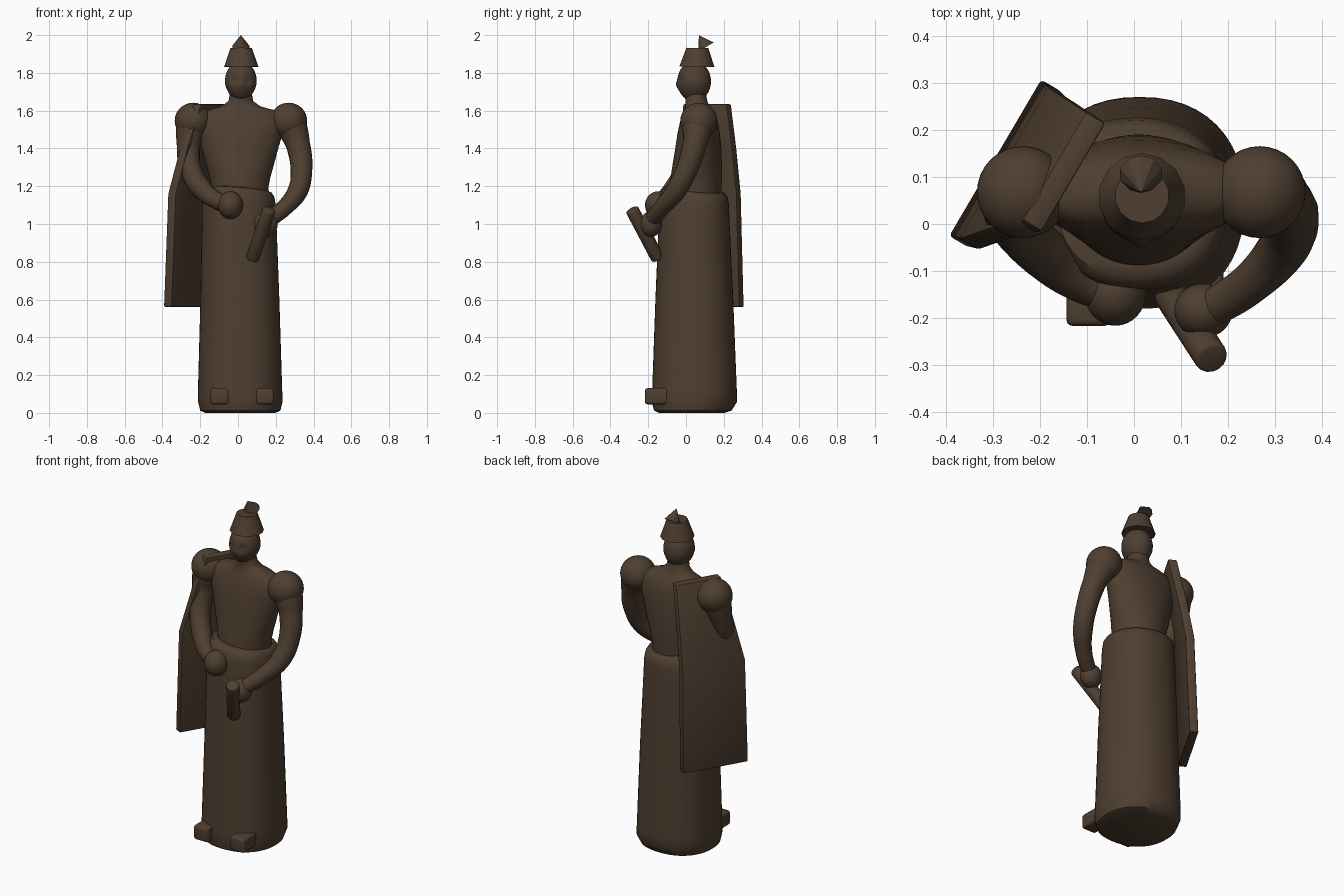
import bpy, bmesh, math
from mathutils import Vector

if "Cube" in bpy.data.objects:
    bpy.data.objects.remove(bpy.data.objects["Cube"])

brown = bpy.data.materials.new("dark_brown")
brown.diffuse_color = (0.078, 0.049, 0.030, 1)
brown.use_nodes = True
brown.node_tree.nodes["Principled BSDF"].inputs["Base Color"].default_value = brown.diffuse_color


def finish(ob, angle=40):
    """Give the part its colour and smooth shading."""
    ob.data.materials.clear()
    ob.data.materials.append(brown)
    bpy.ops.object.select_all(action='DESELECT')
    ob.select_set(True)
    bpy.context.view_layer.objects.active = ob
    bpy.ops.object.shade_smooth_by_angle(angle=math.radians(angle))
    return ob


def from_bmesh(name, bm, angle=40):
    bmesh.ops.recalc_face_normals(bm, faces=bm.faces)
    me = bpy.data.meshes.new(name)
    bm.to_mesh(me)
    bm.free()
    ob = bpy.data.objects.new(name, me)
    bpy.context.collection.objects.link(ob)
    return finish(ob, angle)


def loft(name, rings, n=48, power=2.0, lift=None, angle=40):
    """Stack of closed oval rings: (z, centre x, centre y, radius x, radius y)."""
    bm = bmesh.new()
    loops = []
    for z, cx, cy, rx, ry in rings:
        loop = []
        for i in range(n):
            a = 2 * math.pi * i / n
            c, s = math.cos(a), math.sin(a)
            x = cx + rx * math.copysign(abs(c) ** (2 / power), c)
            y = cy + ry * math.copysign(abs(s) ** (2 / power), s)
            loop.append(bm.verts.new((x, y, z + (lift(x, y, z) if lift else 0))))
        loops.append(loop)
    for a, b in zip(loops, loops[1:]):
        for i in range(n):
            j = (i + 1) % n
            bm.faces.new((a[i], a[j], b[j], b[i]))
    bm.faces.new(loops[0])
    bm.faces.new(loops[-1])
    return from_bmesh(name, bm, angle)


def ball(name, centre, size, push=None):
    bm = bmesh.new()
    bmesh.ops.create_uvsphere(bm, u_segments=32, v_segments=24, radius=1)
    for v in bm.verts:
        v.co = Vector([c + p * s for c, p, s in zip(centre, v.co, size)])
        if push:
            push(v)
    return from_bmesh(name, bm, 80)


def tube(name, points):
    """Smooth limb through points (x, y, z, radius)."""
    cu = bpy.data.curves.new(name, 'CURVE')
    cu.dimensions = '3D'
    cu.bevel_depth = 1
    cu.bevel_resolution = 6
    cu.use_fill_caps = True
    sp = cu.splines.new('BEZIER')
    sp.bezier_points.add(len(points) - 1)
    for bp, (x, y, z, r) in zip(sp.bezier_points, points):
        bp.co, bp.radius = (x, y, z), r
        bp.handle_left_type = bp.handle_right_type = 'AUTO'
    ob = bpy.data.objects.new(name, cu)
    bpy.context.collection.objects.link(ob)
    bpy.ops.object.select_all(action='DESELECT')
    ob.select_set(True)
    bpy.context.view_layer.objects.active = ob
    bpy.ops.object.convert(target='MESH')
    return finish(bpy.context.object, 50)


def cone(name, base, tip, r1, r2, n, angle=30, bevel=0):
    base, tip = Vector(base), Vector(tip)
    bm = bmesh.new()
    bmesh.ops.create_cone(bm, cap_ends=True, segments=n, radius1=r1, radius2=r2,
                          depth=(tip - base).length)
    if bevel:
        rim = [e for e in bm.edges if abs(e.verts[0].co.z - e.verts[1].co.z) < 1e-5]
        bmesh.ops.bevel(bm, geom=rim, offset=bevel, segments=3, affect='EDGES', profile=0.5)
    rot = (tip - base).to_track_quat('Z', 'Y')
    for v in bm.verts:
        v.co = rot @ v.co + (base + tip) / 2
    return from_bmesh(name, bm, angle)


# Long skirt with chamfered hem; its waistband rises toward the front left
def waist_tilt(x, y, z):
    return max(0, z - 1.0) / 0.17 * (0.02 - 0.09 * x - 0.10 * (y - 0.04))

loft("skirt", [
    (0.0, 0.012, 0.03, 0.185, 0.175), (0.012, 0.012, 0.036, 0.212, 0.205),
    (0.06, 0.012, 0.045, 0.224, 0.226), (0.12, 0.011, 0.045, 0.223, 0.224),
    (0.60, 0.01, 0.044, 0.209, 0.206), (1.0, 0.006, 0.043, 0.198, 0.188),
    (1.10, 0.005, 0.043, 0.195, 0.184), (1.14, 0.005, 0.043, 0.188, 0.178),
    (1.16, 0.008, 0.045, 0.172, 0.160), (1.165, 0.01, 0.047, 0.15, 0.138)],
    power=2.25, lift=waist_tilt)

# Shoe tips
for side, x in (("left", -0.097), ("right", 0.143)):
    bm = bmesh.new()
    bmesh.ops.create_cube(bm, size=1)
    for v in bm.verts:
        v.co = (x + v.co.x * 0.095, -0.15 + v.co.y * 0.135, 0.088 + v.co.z * 0.085)
    bmesh.ops.bevel(bm, geom=bm.edges[:], offset=0.014, segments=3, affect='EDGES', profile=0.5)
    from_bmesh(side + "_shoe", bm)

# Torso and neck
loft("torso", [
    (1.10, 0.01, 0.05, 0.155, 0.138), (1.20, 0.01, 0.05, 0.152, 0.138),
    (1.25, 0.01, 0.055, 0.162, 0.136), (1.32, 0.01, 0.06, 0.182, 0.130),
    (1.40, 0.01, 0.065, 0.203, 0.122), (1.48, 0.012, 0.067, 0.225, 0.112),
    (1.54, 0.013, 0.068, 0.238, 0.100), (1.58, 0.013, 0.068, 0.22, 0.086),
    (1.605, 0.014, 0.065, 0.17, 0.074), (1.622, 0.015, 0.06, 0.105, 0.064),
    (1.65, 0.015, 0.055, 0.066, 0.058), (1.69, 0.015, 0.05, 0.058, 0.056),
    (1.73, 0.015, 0.045, 0.055, 0.055)], angle=80)


# Head with tapered chin, eye sockets and nose
def face(v):
    if v.co.z < 1.74:
        v.co.x = 0.015 + (v.co.x - 0.015) * (1 - 1.5 * (1.74 - v.co.z))
    if v.co.y < 0.04:
        for ex in (-0.022, 0.052):
            d = math.hypot(v.co.x - ex, v.co.z - 1.762)
            v.co.y += 0.016 * math.exp(-(d / 0.02) ** 2)
        d = math.hypot((v.co.x - 0.015) / 0.013, (v.co.z - 1.738) / 0.022)
        v.co.y -= 0.009 * math.exp(-d * d)

ball("head", (0.015, 0.043, 1.755), (0.084, 0.089, 0.107), face)

# Hat with tilted point
cone("hat", (0.017, 0.058, 1.832), (0.017, 0.06, 1.932), 0.093, 0.058, 14)
cone("hat_point", (0.015, 0.106, 1.937), (0.015, 0.068, 2.0), 0.047, 0.0, 10)

# Shoulders, arms and hands
ball("left_shoulder", (-0.237, 0.068, 1.546), (0.098, 0.098, 0.096))
ball("right_shoulder", (0.268, 0.068, 1.546), (0.098, 0.098, 0.096))
tube("left_arm", [(-0.245, 0.065, 1.53, 0.085), (-0.262, 0.045, 1.41, 0.062),
                  (-0.25, 0.0, 1.29, 0.058), (-0.195, -0.06, 1.19, 0.055),
                  (-0.115, -0.12, 1.125, 0.046), (-0.04, -0.145, 1.10, 0.045)])
tube("right_arm", [(0.28, 0.065, 1.53, 0.085), (0.318, 0.045, 1.42, 0.064),
                   (0.336, 0.005, 1.29, 0.058), (0.318, -0.05, 1.18, 0.054),
                   (0.25, -0.125, 1.09, 0.045), (0.15, -0.19, 1.01, 0.04)])
ball("left_hand", (-0.04, -0.147, 1.10), (0.066, 0.070, 0.073))
ball("right_hand", (0.148, -0.185, 1.0), (0.062, 0.058, 0.068))

# Short rod held in the right hand
cone("rod", (0.076, -0.148, 0.815), (0.166, -0.287, 1.078), 0.036, 0.036, 16, 35, 0.01)

# Back panel: outline rows (z, inner end, outer end, distance out from the body)
along, out = Vector((0.507, 0.862, 0)), Vector((-0.862, 0.507, 0))
rows = [(0.56, 0.165, -0.222, 0.327), (1.16, 0.16, -0.215, 0.305),
        (1.40, 0.158, -0.165, 0.262), (1.635, 0.155, -0.114, 0.21)]
bm = bmesh.new()
grid = []
for z, inner, outer, dist in rows:
    grid.append([bm.verts.new(along * t + out * (dist - k) + Vector((0, 0, z)))
                 for t, k in ((inner, 0), (outer, 0), (outer, 0.05), (inner, 0.05))])
for a, b in zip(grid, grid[1:]):
    for i in range(4):
        j = (i + 1) % 4
        bm.faces.new((a[i], a[j], b[j], b[i]))
bm.faces.new(grid[0])
bm.faces.new(grid[-1])
bmesh.ops.recalc_face_normals(bm, faces=bm.faces)
sharp = [e for e in bm.edges if e.calc_face_angle(0) > 1]
bmesh.ops.bevel(bm, geom=sharp, offset=0.008, segments=2, affect='EDGES', profile=0.5)
from_bmesh("back_panel", bm, 30)
